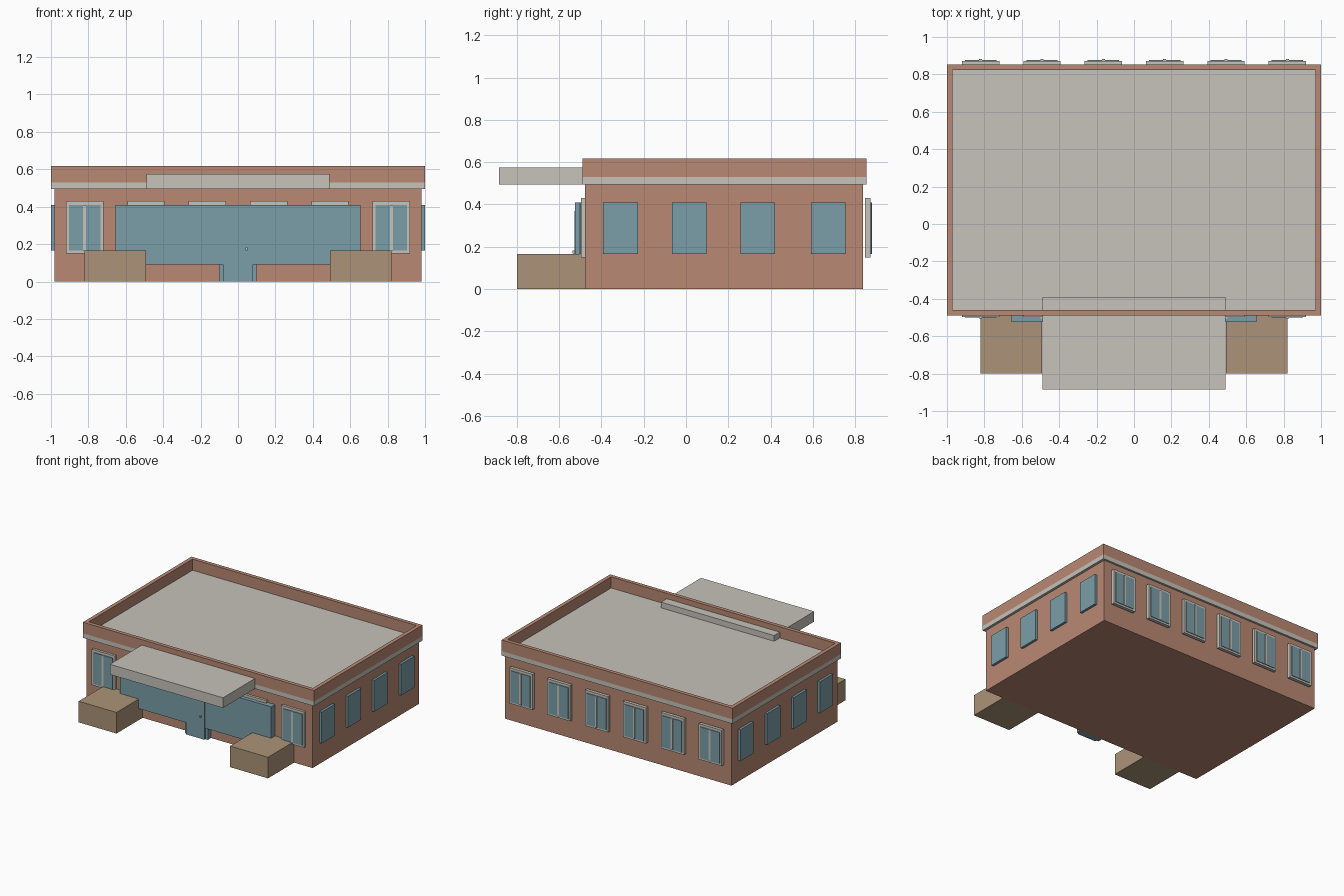
import bpy
import bmesh

cube = bpy.data.objects.get("Cube")
if cube:
    bpy.data.objects.remove(cube, do_unlink=True)


def srgb(v):
    v /= 255
    return v / 12.92 if v <= 0.04045 else ((v + 0.055) / 1.055) ** 2.4


def material(name, *rgb):
    m = bpy.data.materials.new(name)
    m.use_nodes = True
    colour = [srgb(c) for c in rgb] + [1]
    m.diffuse_color = colour
    m.node_tree.nodes["Principled BSDF"].inputs["Base Color"].default_value = colour
    return m


brick = material("brick", 185, 137, 116)
stone = material("pale stone", 198, 195, 186)
glass = material("blue glass", 123, 157, 168)
planter_tan = material("planter tan", 172, 148, 120)


def finish(name, bm, mat):
    bmesh.ops.recalc_face_normals(bm, faces=bm.faces)
    mesh = bpy.data.meshes.new(name)
    bm.to_mesh(mesh)
    bm.free()
    mesh.materials.append(mat)
    obj = bpy.data.objects.new(name, mesh)
    bpy.context.collection.objects.link(obj)
    return obj


def box(name, xs, ys, zs, mat):
    """Box spanning the given (low, high) ranges."""
    bm = bmesh.new()
    bmesh.ops.create_cube(bm, size=1)
    for v in bm.verts:
        for i, (a, b) in enumerate((xs, ys, zs)):
            v.co[i] = (a + b) / 2 + v.co[i] * (b - a)
    return finish(name, bm, mat)


# Main walls and the stone slab whose edge is the band and whose top is the roof
box("walls", (-.98, .98), (-.477, .837), (0, .5), brick)
box("roof_slab", (-1, 1), (-.49, .853), (.495, .53), stone)

# Parapet: a rectangular section swept round the roof edge
bm = bmesh.new()
rings = []
for inset, z in ((0, .53), (0, .617), (.03, .617), (.03, .53)):
    x, y0, y1 = 1 - inset, -.49 + inset, .853 - inset
    rings.append([bm.verts.new((px, py, z))
                  for px, py in ((-x, y0), (x, y0), (x, y1), (-x, y1))])
for k in range(4):
    a, b = rings[k], rings[(k + 1) % 4]
    for i in range(4):
        j = (i + 1) % 4
        bm.faces.new((a[i], a[j], b[j], b[i]))
finish("parapet", bm, brick)

# Entrance canopy
box("canopy", (-.49, .49), (-.885, -.39), (.495, .575), stone)


# Framed double windows along the front and back
def framed_window(name, x, y_inner, y_outer, out):
    def span(a, b):
        return tuple(sorted((a, b)))
    box(name + "_frame", (x - .1, x + .1), span(y_inner, y_outer), (.15, .43), stone)
    for side, label in ((-1, "right"), (1, "left")):
        cx = x + side * .046
        box(f"{name}_{label}_pane", (cx - .038, cx + .038),
            span(y_outer - out * .004, y_outer + out * .005), (.165, .41), glass)
    box(name + "_mullion", (x - .008, x + .008),
        span(y_outer - out * .004, y_outer + out * .009), (.165, .41), stone)


for n in range(6):
    x = -.82 + n * .328
    framed_window(f"front_window_{n + 1}", x, -.477, -.496, -1)
    framed_window(f"back_window_{n + 1}", x, .847, .872, 1)

# Plain windows on both sides
for side, label in ((-1, "right"), (1, "left")):
    for n, y in enumerate((-.31, .015, .34, .673)):
        box(f"{label}_window_{n + 1}", tuple(sorted((side * .975, side * .999))),
            (y - .082, y + .082), (.165, .41), glass)

# Glazed entrance with door, jambs and handle
box("entrance_glazing", (-.655, .655), (-.525, -.47), (.09, .41), glass)
box("entrance_door", (-.08, .08), (-.528, -.47), (0, .37), glass)
for side, label in ((-1, "right"), (1, "left")):
    box(f"{label}_door_jamb", tuple(sorted((side * .08, side * .1))),
        (-.515, -.47), (0, .1), glass)
box("door_handle", (.04, .052), (-.537, -.526), (.167, .182), stone)

# Planter blocks either side of the entrance
for side, label in ((-1, "right"), (1, "left")):
    box(f"{label}_planter", tuple(sorted((side * .492, side * .82))),
        (-.8, -.475), (0, .165), planter_tan)
